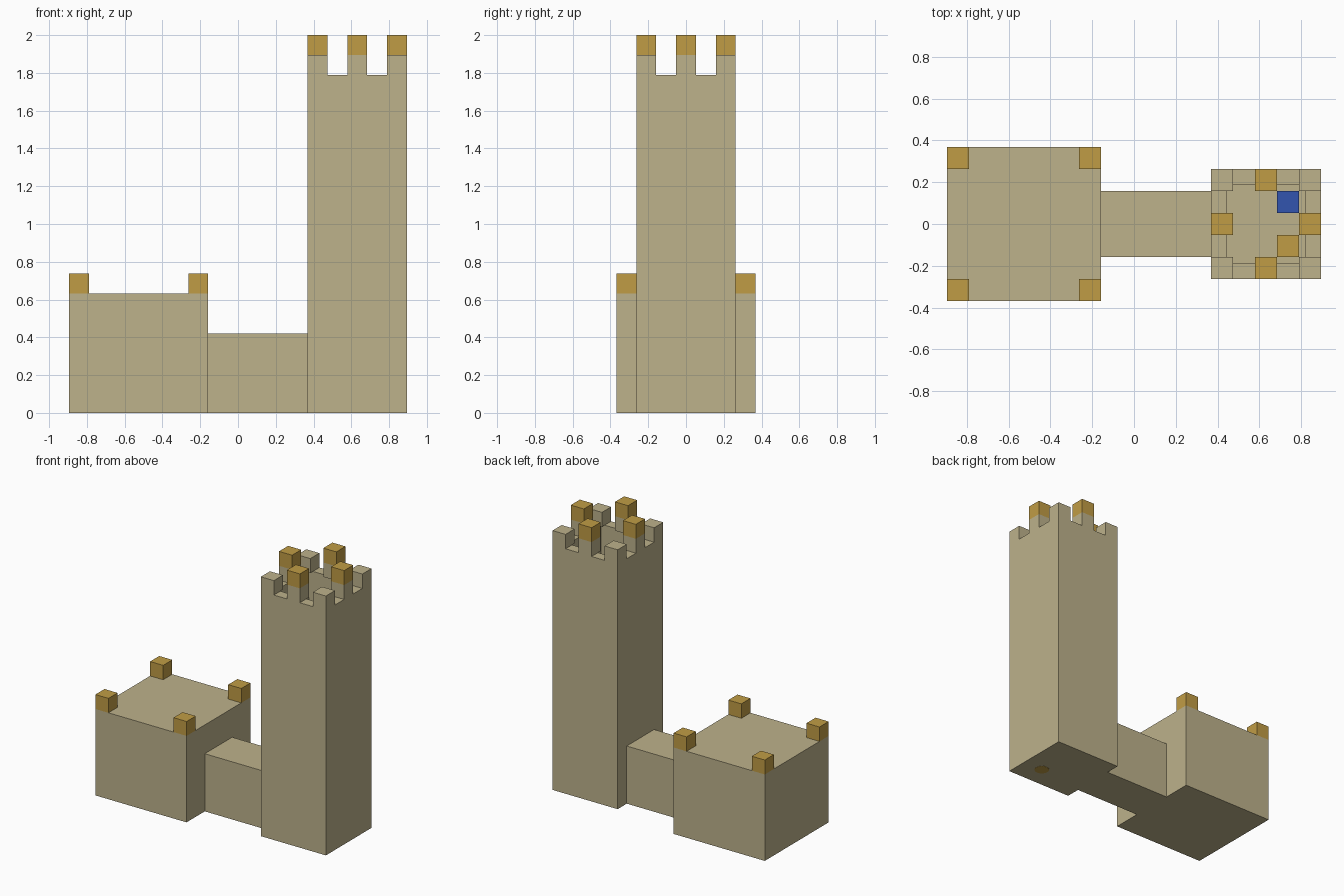
import bpy
import bmesh
from mathutils import Vector

cube = bpy.data.objects.get("Cube")
if cube:
    bpy.data.objects.remove(cube, do_unlink=True)

U = 2 / 19          # one building block
TOWER_X = 6         # tower centre, in blocks
KEEP_X = -5         # keep centre, in blocks


def material(name, rgb):
    m = bpy.data.materials.new(name)
    m.use_nodes = True
    colour = (*rgb, 1)
    m.diffuse_color = colour
    bsdf = next(n for n in m.node_tree.nodes if n.type == 'BSDF_PRINCIPLED')
    bsdf.inputs["Base Color"].default_value = colour
    bsdf.inputs["Roughness"].default_value = 0.9
    return m


stone = material("sandstone", (0.51, 0.445, 0.26))
gold = material("gold", (0.53, 0.335, 0.06))
blue = material("blue", (0.032, 0.09, 0.43))


def add_object(name, bm, mat):
    mesh = bpy.data.meshes.new(name)
    bm.to_mesh(mesh)
    bm.free()
    mesh.materials.append(mat)
    obj = bpy.data.objects.new(name, mesh)
    bpy.context.collection.objects.link(obj)
    return obj


def block(name, x, y, z, size, mat, hollow_to=None):
    """Box centred on x, y with its base at z, all in blocks."""
    bm = bmesh.new()
    bmesh.ops.create_cube(bm, size=1)
    for v in bm.verts:
        v.co = Vector((x + v.co.x * size[0], y + v.co.y * size[1],
                       z + (v.co.z + 0.5) * size[2])) * U
    if hollow_to is not None:
        # Inset the top and sink it to leave walls one block thick
        bm.normal_update()
        top = max(bm.faces, key=lambda f: f.calc_center_median().z)
        bmesh.ops.inset_region(bm, faces=[top], thickness=U)
        sunk = bmesh.ops.extrude_face_region(bm, geom=[top])["geom"]
        if top.is_valid:
            bmesh.ops.delete(bm, geom=[top], context='FACES_ONLY')
        for v in sunk:
            if isinstance(v, bmesh.types.BMVert):
                v.co.z = hollow_to * U
        bmesh.ops.recalc_face_normals(bm, faces=bm.faces)
    return add_object(name, bm, mat)


# Main masses
block("keep", KEEP_X, 0, 0, (7, 7, 6), stone)
block("connecting_wall", -1 + 0.0 + 2, 0, 0, (5, 3, 4), stone)
block("tower", TOWER_X, 0, 0, (5, 5, 17), stone, hollow_to=1)

# Corner blocks on the keep, corner merlons on the tower
for sx in (-1, 1):
    for sy in (-1, 1):
        block("keep_corner_block", KEEP_X + 3 * sx, 3 * sy, 6, (1, 1, 1), gold)
        block("tower_corner_merlon", TOWER_X + 2 * sx, 2 * sy, 17, (1, 1, 1), stone)

# Taller merlons in the middle of each tower side, with gold caps
for dx, dy in ((-2, 0), (2, 0), (0, -2), (0, 2)):
    block("tower_middle_merlon", TOWER_X + dx, dy, 17, (1, 1, 1), stone)
    block("merlon_cap", TOWER_X + dx, dy, 18, (1, 1, 1), gold)

# Blocks on the floor inside the tower
block("inner_gold_block", TOWER_X + 1, -1, 1, (1, 1, 1), gold)
block("inner_blue_block", TOWER_X + 1, 1, 1, (1, 1, 1), blue)

# Round gold plate on the underside of the tower
bm = bmesh.new()
bmesh.ops.create_cone(bm, cap_ends=True, segments=16, radius1=U * 0.48,
                      radius2=U * 0.48, depth=0.004)
bmesh.ops.translate(bm, verts=bm.verts, vec=Vector(((TOWER_X + 1) * U, -U, 0.001)))
add_object("base_plate", bm, gold)
